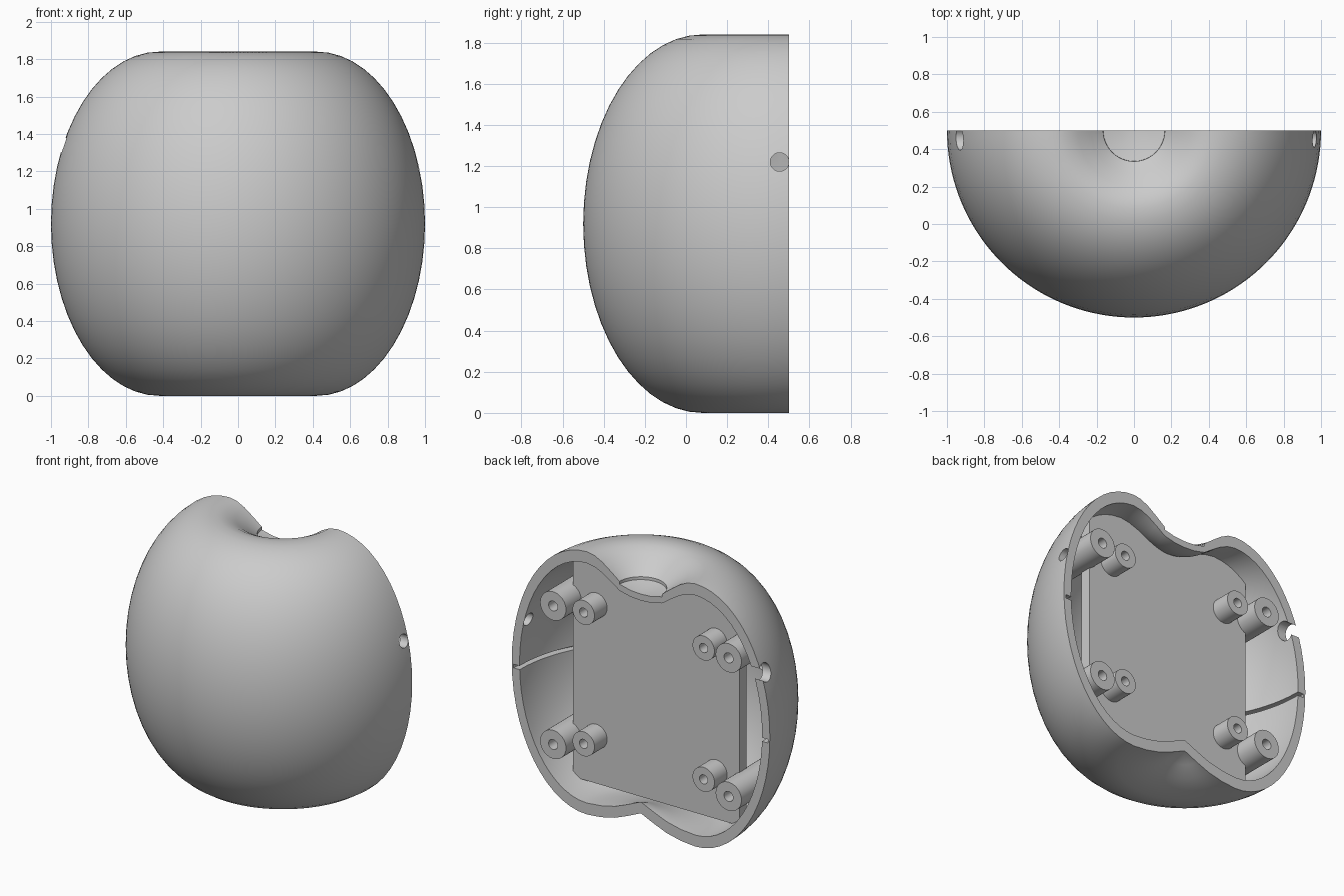
import bpy
import bmesh
from math import sin, cos, pi, radians
from mathutils import Matrix, Vector

cube = bpy.data.objects.get("Cube")
if cube:
    bpy.data.objects.remove(cube, do_unlink=True)

AXIS_Y = 0.5      # the half shell is turned about a vertical axis here
MID_Z = 0.92

grey = bpy.data.materials.new("plain grey")
grey.use_nodes = True
grey.diffuse_color = (0.6, 0.6, 0.6, 1)
grey.node_tree.nodes["Principled BSDF"].inputs["Base Color"].default_value = (0.6, 0.6, 0.6, 1)


def make(name, bm):
    bmesh.ops.recalc_face_normals(bm, faces=bm.faces)
    mesh = bpy.data.meshes.new(name)
    bm.to_mesh(mesh)
    bm.free()
    mesh.materials.append(grey)
    obj = bpy.data.objects.new(name, mesh)
    bpy.context.collection.objects.link(obj)
    return obj


def cylinder(name, centre, radius, length, axis, sides=40):
    bm = bmesh.new()
    turn = Vector((0, 0, 1)).rotation_difference(Vector(axis)).to_matrix().to_4x4()
    bmesh.ops.create_cone(bm, cap_ends=True, segments=sides, radius1=radius, radius2=radius,
                          depth=length, matrix=Matrix.Translation(centre) @ turn)
    return make(name, bm)


def box(name, low, high):
    bm = bmesh.new()
    low, high = Vector(low), Vector(high)
    bmesh.ops.create_cube(bm, size=1, matrix=Matrix.Translation((low + high) / 2)
                          @ Matrix.Diagonal((*(high - low), 1)))
    return make(name, bm)


def boolean(obj, cutter, operation="DIFFERENCE", keep=False):
    mod = obj.modifiers.new("cut", "BOOLEAN")
    mod.operation = operation
    mod.solver = "EXACT"
    mod.object = cutter
    bpy.context.view_layer.objects.active = obj
    bpy.ops.object.modifier_apply(modifier=mod.name)
    if not keep:
        bpy.data.objects.remove(cutter, do_unlink=True)


def flank(a, b, steps=28):
    """Elliptical side of the profile, from bottom to top."""
    return [(0.42 + a * cos(t), MID_Z + b * sin(t))
            for t in (-pi / 2 + pi * i / steps for i in range(steps + 1))]


def revolve(name, outline, angle, steps, caps):
    bm = bmesh.new()
    verts = [bm.verts.new((r, AXIS_Y, z)) for r, z in outline]
    pairs = zip(verts, verts[1:] + verts[:1])
    edges = [bm.edges.new(p) for p in pairs if p[0].co.x > 0 or p[1].co.x > 0]
    if caps:
        bm.faces.new(verts)
    result = bmesh.ops.spin(bm, geom=edges, cent=(0, AXIS_Y, 0), axis=(0, 0, 1),
                            angle=angle, steps=steps)
    if caps:
        # close the far end with the mirrored section
        bm.faces.new([bm.verts.new((-r, AXIS_Y, z)) for r, z in outline])
    bmesh.ops.remove_doubles(bm, verts=bm.verts, dist=1e-4)
    return make(name, bm)


# Profiles, each running from the bottom of the axis to the top
outer = ([(0, 0.12), (0.1, 0.075), (0.2, 0.035), (0.31, 0.01)] + flank(0.58, 0.92)
         + [(0.36, 1.83), (0.3, 1.8), (0.23, 1.75), (0.165, 1.7),
            (0.164, 1.68), (0.08, 1.66), (0, 1.655)])
inner = ([(0, 0.2), (0.1, 0.155), (0.2, 0.115), (0.31, 0.09)] + flank(0.52, 0.84)
         + [(0.36, 1.75), (0.3, 1.725), (0.23, 1.68), (0.165, 1.635), (0.08, 1.615), (0, 1.61)])

# Half shell
shell = revolve("half_shell", outer + inner[::-1], -pi, 72, True)

# Limit body that trims inside parts within the wall
trim = revolve("trim_body", [(r * 0.97, MID_Z + (z - MID_Z) * 0.97) for r, z in outer],
               2 * pi, 96, False)
trim.hide_render = True

# Seam groove around the inside, and the cable holes in the sides
boolean(shell, cylinder("groove_cutter", (0, AXIS_Y, 0.888), 0.985, 0.026, (0, 0, 1), 144))
boolean(shell, cylinder("left_hole_cutter", (0.95, 0.455, 1.22), 0.045, 0.3, (1, 0, 0)))
boolean(shell, cylinder("right_hole_cutter", (-0.93, 0.455, 1.34), 0.06, 0.3, (1, 0, 0)))

# Mounting plate, trimmed to the curve of the shell
plate = box("mounting_plate", (-0.645, 0.25, 0.14), (0.645, 0.33, 1.9))
boolean(plate, trim, "INTERSECT", keep=True)

# Screw posts: short ones on the plate, long ones down to the wall
parts = [shell, plate]
for side, sx in (("left", 1), ("right", -1)):
    for level, z_short, z_long in (("upper", 1.39, 1.39), ("lower", 0.47, 0.42)):
        short = cylinder(f"{side}_{level}_short_post", (sx * 0.465, 0.38, z_short),
                         0.085, 0.18, (0, 1, 0))
        boolean(short, cylinder("bore", (sx * 0.465, 0.47, z_short), 0.032, 0.2, (0, 1, 0), 24))
        tall = cylinder(f"{side}_{level}_long_post", (sx * 0.68, 0.2, z_long),
                        0.1, 0.6, (0, 1, 0))
        boolean(tall, trim, "INTERSECT", keep=True)
        boolean(tall, cylinder("bore", (sx * 0.68, 0.5, z_long), 0.035, 0.3, (0, 1, 0), 24))
        parts += [short, tall]

bpy.data.objects.remove(trim, do_unlink=True)

# Smooth curved faces, sharp edges
bpy.ops.object.select_all(action="DESELECT")
for obj in parts:
    obj.select_set(True)
bpy.context.view_layer.objects.active = shell
bpy.ops.object.shade_smooth_by_angle(angle=radians(30))
